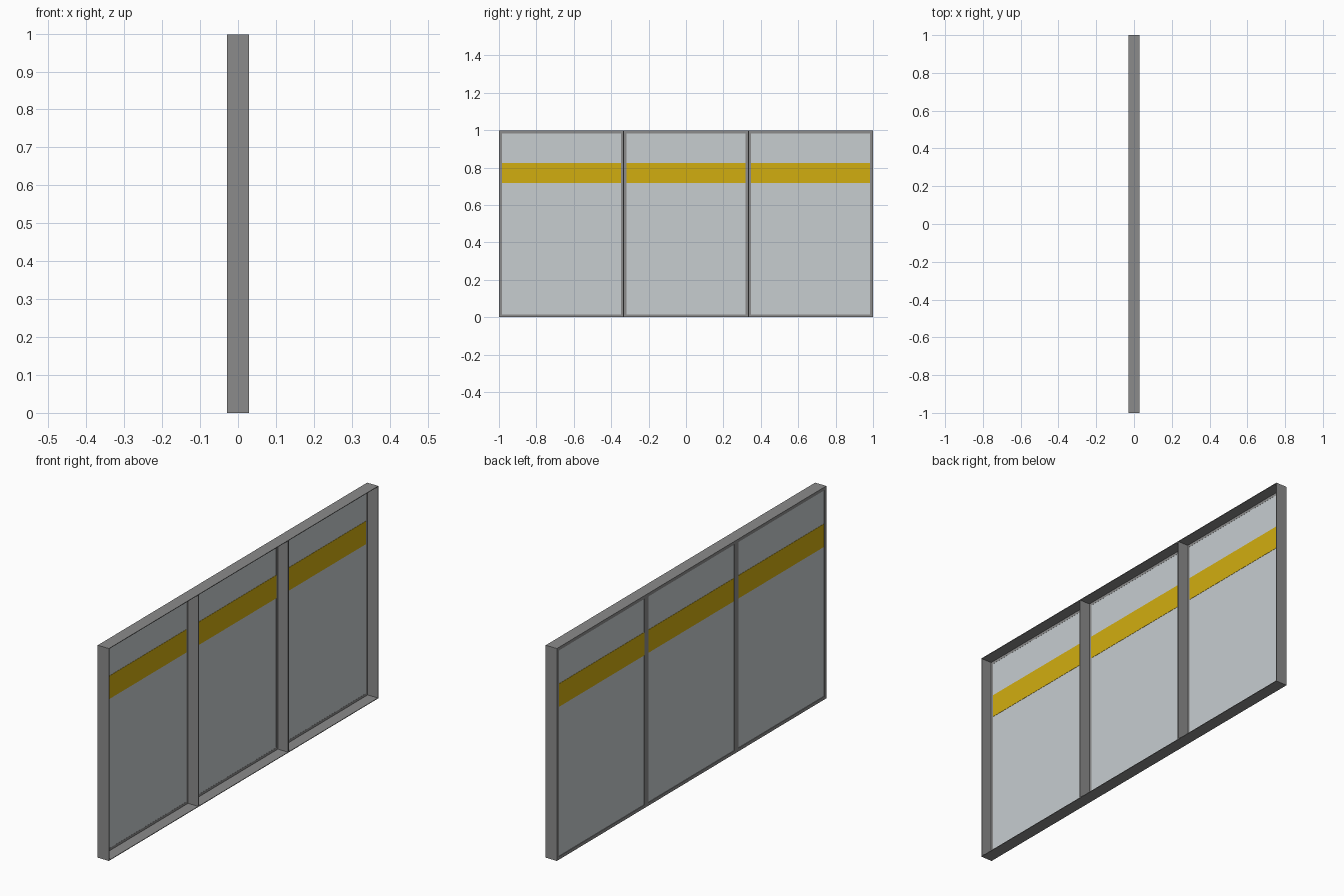
import bpy

if "Cube" in bpy.data.objects:
    bpy.data.objects.remove(bpy.data.objects["Cube"])

H = 0.998      # panel height
D = 0.029      # half depth
W = 2.0 / 3    # panel width
T = 0.003      # sheet thickness of the frame walls
LIP = 0.015    # width of the rear lip
GX = -0.0255   # pane plane


def material(name, rgb):
    m = bpy.data.materials.new(name)
    m.diffuse_color = (*rgb, 1)
    m.use_nodes = True
    m.node_tree.nodes["Principled BSDF"].inputs["Base Color"].default_value = m.diffuse_color
    return m


GREY = material("frame_grey", (0.26, 0.26, 0.26))
PANE = material("pane_pale_grey", (0.57, 0.61, 0.63))
YELLOW = material("stripe_yellow", (0.64, 0.42, 0.005))


def box(name, lo, hi, mat):
    x0, y0, z0 = lo
    x1, y1, z1 = hi
    v = [(x, y, z) for x in (x0, x1) for y in (y0, y1) for z in (z0, z1)]
    f = [(0, 1, 3, 2), (4, 6, 7, 5), (0, 4, 5, 1), (2, 3, 7, 6), (0, 2, 6, 4), (1, 5, 7, 3)]
    me = bpy.data.meshes.new(name)
    me.from_pydata(v, [], f)
    me.materials.append(mat)
    ob = bpy.data.objects.new(name, me)
    bpy.context.collection.objects.link(ob)
    return ob


def rectangle_frame(name, x0, x1, y0, y1, z0, z1, w):
    # four bars around a rectangle in the y-z plane
    box(name + "_left", (x0, y0, z0), (x1, y0 + w, z1), GREY)
    box(name + "_right", (x0, y1 - w, z0), (x1, y1, z1), GREY)
    box(name + "_bottom", (x0, y0 + w, z0), (x1, y1 - w, z0 + w), GREY)
    box(name + "_top", (x0, y0 + w, z1 - w), (x1, y1 - w, z1), GREY)


for i in range(3):
    a = -1 + i * W
    b = a + W
    # thin tray walls, open towards +x
    rectangle_frame(f"wall_{i}", -D, D, a, b, 0, H, T)
    # lip around the pane at the rear
    rectangle_frame(f"lip_{i}", -D, -D + 0.005, a + T, b - T, T, H - T, LIP - T)
    # pane, held inside the lip
    e = LIP - 0.001
    box(f"pane_{i}", (GX - 0.001, a + e, e), (GX + 0.001, b - e, H - e), PANE)
    # warning stripe on both sides of the pane
    box(f"stripe_{i}", (GX - 0.0022, a + LIP, 0.717), (GX + 0.0022, b - LIP, 0.825), YELLOW)
